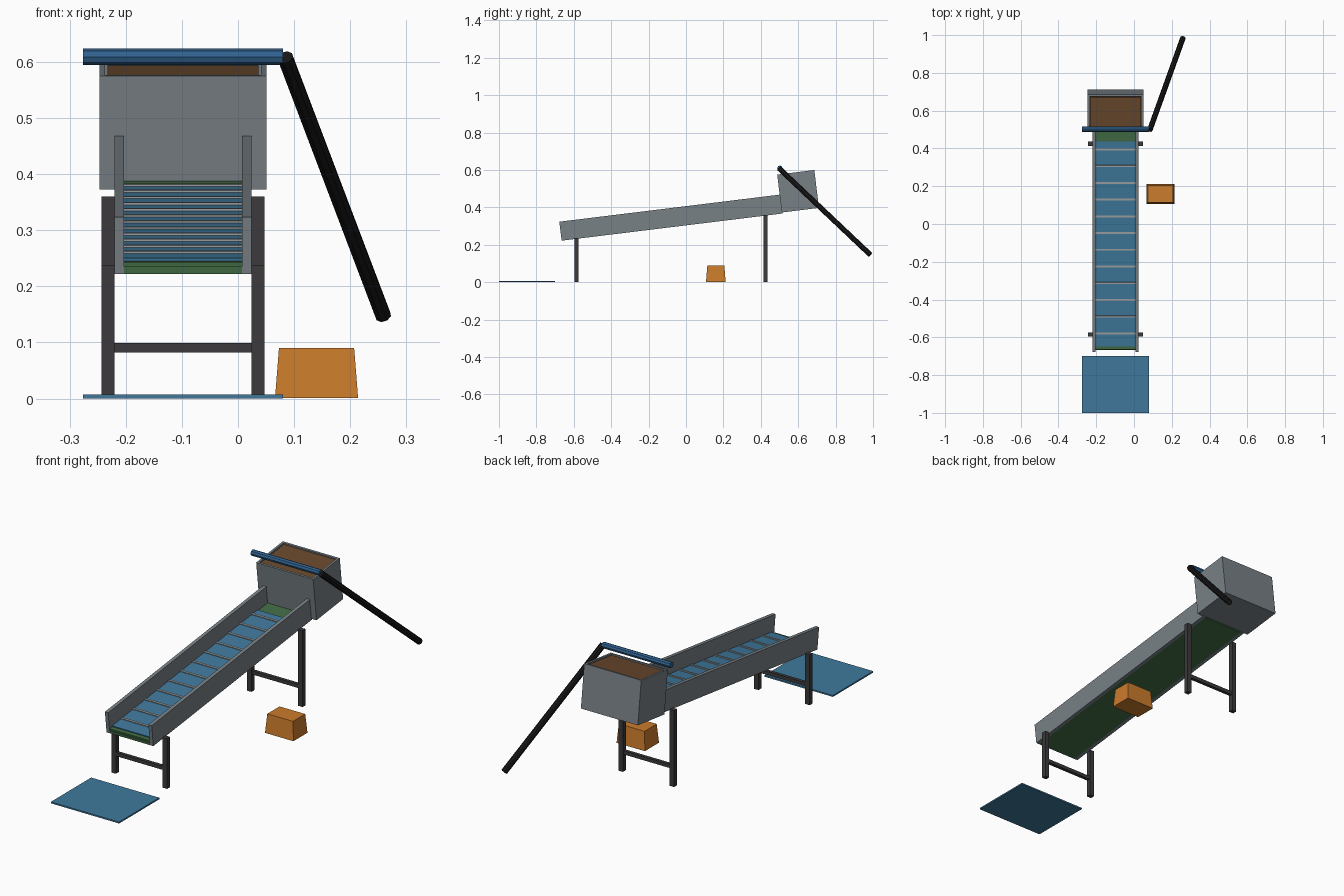
import bpy, bmesh, math
from mathutils import Matrix, Vector

if "Cube" in bpy.data.objects:
    bpy.data.objects.remove(bpy.data.objects["Cube"])


def material(name, rgb):
    m = bpy.data.materials.new(name)
    m.diffuse_color = (*rgb, 1)
    m.use_nodes = True
    m.node_tree.nodes["Principled BSDF"].inputs["Base Color"].default_value = m.diffuse_color
    return m


STEEL = material("steel", (0.19, 0.22, 0.24))
DARK = material("dark_steel", (0.045, 0.042, 0.045))
GREEN = material("green_lining", (0.055, 0.15, 0.06))
BLUE = material("blue_mat", (0.05, 0.19, 0.33))
ALLOY = material("riffle_metal", (0.35, 0.37, 0.38))
NAVY = material("blue_bar", (0.03, 0.12, 0.27))
BLACK = material("black", (0.008, 0.008, 0.008))
DIRT = material("dirt", (0.14, 0.065, 0.025))
ORANGE = material("orange", (0.6, 0.2, 0.025))

# Sloping frame of the trough: x across, y up the slope, z out of the bed
SLOPE = Matrix.Translation((0, -0.665, 0.222)) @ Matrix.Rotation(math.radians(7), 4, 'X')
CX = -0.098


def finish(name, bm, mat, matrix=None):
    bmesh.ops.recalc_face_normals(bm, faces=bm.faces)
    me = bpy.data.meshes.new(name)
    bm.to_mesh(me)
    bm.free()
    me.materials.append(mat)
    ob = bpy.data.objects.new(name, me)
    if matrix:
        ob.matrix_world = matrix
    bpy.context.collection.objects.link(ob)
    return ob


def box(name, x, y, z, mat, matrix=None, inset=0):
    """Box from (min, max) ranges; inset narrows the top."""
    bm = bmesh.new()
    bmesh.ops.create_cube(bm, size=1)
    for v in bm.verts:
        s = v.co.copy()
        v.co = [(r[0] + r[1]) / 2 + c * (r[1] - r[0]) for r, c in zip((x, y, z), s)]
        if s.z > 0:
            v.co.x -= math.copysign(inset, s.x)
            v.co.y -= math.copysign(inset, s.y)
    return finish(name, bm, mat, matrix)


def rod(name, a, b, radius, mat):
    a, b = Vector(a), Vector(b)
    bm = bmesh.new()
    bmesh.ops.create_cone(bm, cap_ends=True, segments=8, radius1=radius,
                          radius2=radius, depth=(b - a).length)
    turn = (b - a).to_track_quat('Z', 'Y').to_matrix().to_4x4()
    return finish(name, bm, mat, Matrix.Translation((a + b) / 2) @ turn)


# Trough floor, lining and mat
inner = (CX - 0.105, CX + 0.105)
box("trough_floor", inner, (0, 1.19), (0, 0.013), GREEN, SLOPE)
box("trough_lining", inner, (0.003, 1.19), (0.013, 0.021), GREEN, SLOPE)
box("trough_mat", inner, (0.021, 1.112), (0.021, 0.026), BLUE, SLOPE)

# Trough walls
for side, s in (("left", -1), ("right", 1)):
    xs = sorted((CX + s * 0.105, CX + s * 0.122))
    box(side + "_trough_wall", xs, (0, 1.19), (0, 0.102), STEEL, SLOPE)

# Riffle bars
for i in range(12):
    u = 0.09 + i * 0.0892
    box(f"riffle_{i + 1}", inner, (u - 0.005, u + 0.005), (0.026, 0.030), ALLOY, SLOPE)

# Hopper: open box, inset top pushed down, with a dirt fill
bm = bmesh.new()
bmesh.ops.create_cube(bm, size=1)
bmesh.ops.scale(bm, vec=(0.297, 0.2, 0.204), verts=bm.verts)
bmesh.ops.translate(bm, vec=(CX, 1.287, 0.108), verts=bm.verts)
bm.faces.ensure_lookup_table()
top = max(bm.faces, key=lambda f: f.calc_center_median().z)
bmesh.ops.inset_region(bm, faces=[top], thickness=0.014)
floor = bmesh.ops.extrude_discrete_faces(bm, faces=[top])["faces"][0]
bmesh.ops.translate(bm, vec=(0, 0, -0.19), verts=floor.verts)
finish("hopper", bm, STEEL, SLOPE)
box("hopper_dirt", (CX - 0.1345, CX + 0.1345), (1.201, 1.373), (0.02, 0.206), DIRT, SLOPE)

# Legs and cross braces
for end, y, top_z in (("front", -0.585, 0.237), ("back", 0.425, 0.36)):
    for side, s in (("left", -1), ("right", 1)):
        xs = sorted((CX + s * 0.122, CX + s * 0.145))
        box(f"{end}_{side}_leg", xs, (y - 0.011, y + 0.011), (0, top_z), DARK)
    box(end + "_brace", (CX - 0.123, CX + 0.123), (y - 0.008, y + 0.008),
        (0.082, 0.099), DARK)

# Bar across the hopper and sloping rod
rod("hopper_bar", (-0.276, 0.502, 0.609), (0.08, 0.502, 0.609), 0.0145, NAVY)
rod("sloping_rod", (0.084, 0.498, 0.608), (0.259, 0.985, 0.147), 0.0145, BLACK)

# Ground mat and tub
box("ground_mat", (-0.276, 0.08), (-1, -0.7), (0, 0.007), BLUE)
box("tub", (0.066, 0.214), (0.107, 0.212), (0.001, 0.09), ORANGE, inset=0.007)
